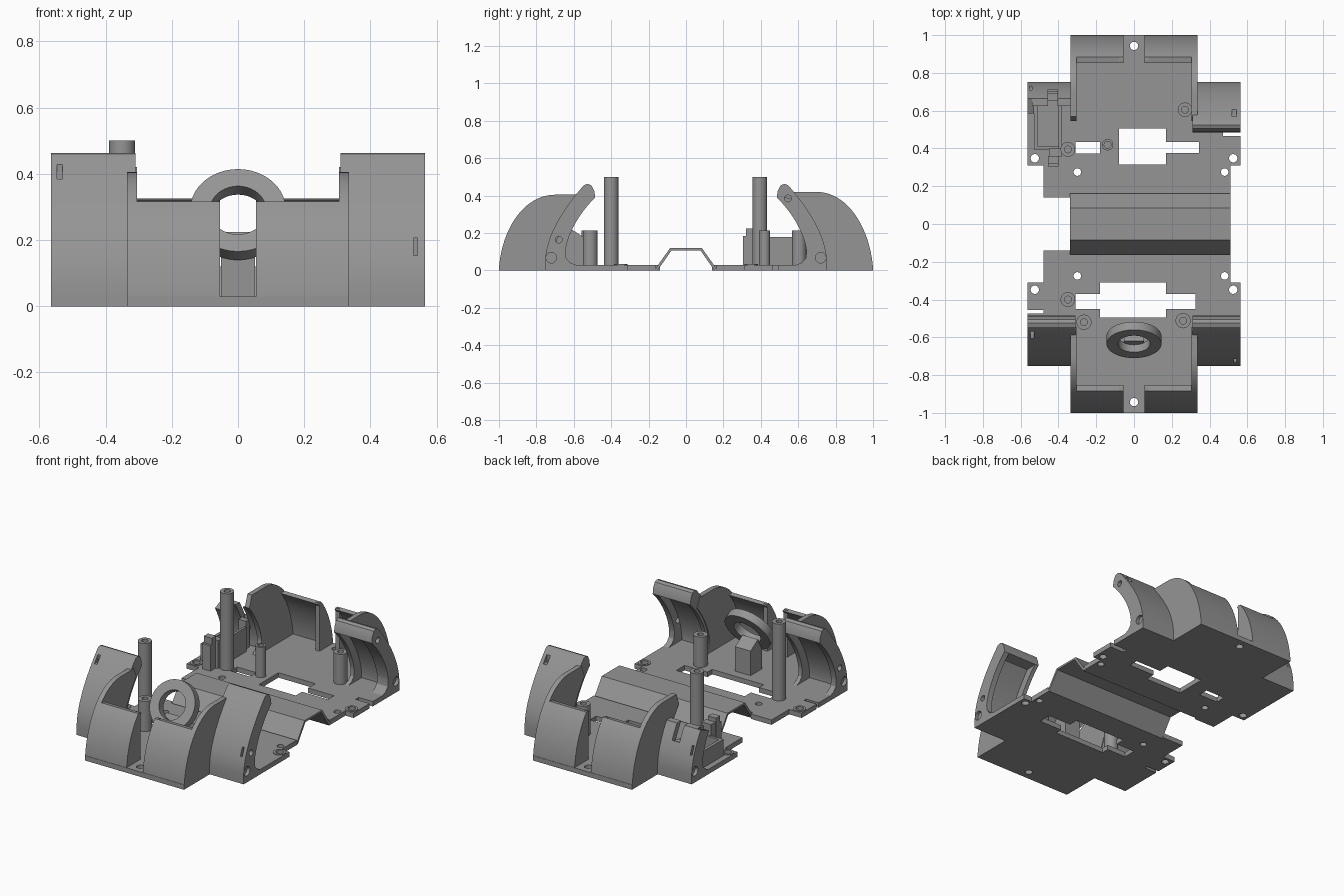
import bpy, bmesh, math
from mathutils import Vector, Matrix
from mathutils.geometry import interpolate_bezier

if "Cube" in bpy.data.objects:
    bpy.data.objects.remove(bpy.data.objects["Cube"])

grey = bpy.data.materials.new("mid_grey")
grey.diffuse_color = (0.3, 0.3, 0.3, 1)
grey.use_nodes = True
grey.node_tree.nodes["Principled BSDF"].inputs["Base Color"].default_value = grey.diffuse_color


def finish(name, bm):
    bmesh.ops.recalc_face_normals(bm, faces=bm.faces)
    me = bpy.data.meshes.new(name)
    bm.to_mesh(me)
    bm.free()
    me.materials.append(grey)
    ob = bpy.data.objects.new(name, me)
    bpy.context.collection.objects.link(ob)
    return ob


def add_prism(bm, pts, axis, a, b):
    """Extrude a closed outline along x (points are y,z) or z (points are x,y)."""
    at = (lambda p, t: (t, p[0], p[1])) if axis == "x" else (lambda p, t: (p[0], p[1], t))
    lo = [bm.verts.new(at(p, a)) for p in pts]
    hi = [bm.verts.new(at(p, b)) for p in pts]
    bm.faces.new(lo)
    bm.faces.new(hi)
    n = len(pts)
    for i in range(n):
        j = (i + 1) % n
        bm.faces.new((lo[i], lo[j], hi[j], hi[i]))


def prism(name, pts, axis, a, b):
    bm = bmesh.new()
    add_prism(bm, pts, axis, a, b)
    return finish(name, bm)


def rect(x0, x1, y0, y1):
    return [(x0, y0), (x1, y0), (x1, y1), (x0, y1)]


def circle(x, y, r, n=24):
    return [(x + r * math.cos(i * math.tau / n), y + r * math.sin(i * math.tau / n)) for i in range(n)]


def box(name, x0, x1, y0, y1, z0, z1):
    return prism(name, rect(x0, x1, y0, y1), "z", z0, z1)


def tube(name, r, hole, z0, z1, matrix, n=40):
    bm = bmesh.new()
    rings = [[bm.verts.new((x, y, z)) for x, y in circle(0, 0, rad, n)]
             for rad, z in ((r, z0), (r, z1), (hole, z1), (hole, z0))]
    for k in range(4):
        p, q = rings[k], rings[(k + 1) % 4]
        for i in range(n):
            j = (i + 1) % n
            bm.faces.new((p[i], p[j], q[j], q[i]))
    bm.transform(matrix)
    return finish(name, bm)


def cut(ob, prisms):
    """Subtract a list of prisms (points, axis, start, end)."""
    bm = bmesh.new()
    for p in prisms:
        add_prism(bm, *p)
    tool = finish("cutter", bm)
    tool.hide_render = True
    mod = ob.modifiers.new("cut", "BOOLEAN")
    mod.operation, mod.solver, mod.object = "DIFFERENCE", "EXACT", tool
    bpy.context.view_layer.objects.active = ob
    bpy.ops.object.modifier_apply(modifier="cut")
    bpy.data.objects.remove(tool)


def bezier(*p, n=18):
    v = [Vector((a, b, 0)) for a, b in p]
    return [(q.x, q.y) for q in interpolate_bezier(*v, n)]


def flip(pts, s):
    return [(y * s, z) for y, z in pts]


# Floor plates, front and back of the centre hump
T = 0.03
front = prism("front_floor", [
    (-.34, -.14), (-.48, -.14), (-.48, -.31), (-.565, -.31), (-.565, -.455), (-.48, -.455),
    (-.48, -.475), (-.565, -.475), (-.565, -.752), (-.335, -.752), (-.335, -1), (.335, -1),
    (.335, -.752), (.565, -.752), (.565, -.31), (.51, -.31), (.51, -.162), (-.34, -.162)], "z", 0, T)
back = prism("back_floor", [
    (-.34, .14), (-.48, .14), (-.48, .31), (-.565, .31), (-.565, .752), (-.335, .752), (-.335, 1),
    (.335, 1), (.335, .752), (.565, .752), (.565, .495), (.47, .495), (.47, .465), (.565, .465),
    (.565, .31), (.51, .31), (.51, .162), (-.34, .162)], "z", 0, T)
for ob, s, windows in (
        (front, -1, [[(-.18, -.31), (-.18, -.37), (-.31, -.37), (-.31, -.45), (-.18, -.45), (-.18, -.495),
                      (.17, -.495), (.17, -.45), (.325, -.45), (.325, -.37), (.17, -.37), (.17, -.31)]]),
        (back, 1, [[(-.08, .315), (.17, .315), (.17, .375), (.345, .375), (.345, .435), (.17, .435),
                    (.17, .505), (-.08, .505)], rect(-.31, -.18, .372, .435)])):
    holes = [circle(x, s * y, r) for x, y, r in (
        (-.3, .275, .02), (.48, .275, .02), (-.525, .348, .022), (.525, .348, .022), (0, .943, .022))]
    cut(ob, [(h, "z", -.1, .1) for h in windows + holes])
    for x in (-.525, .525):
        tube("screw_seat", .036, .022, 0, .034, Matrix.Translation((x, s * .348, 0)))

# Raised centre hump, open below
prism("centre_hump", [(-.17, 0), (-.085, .12), (.085, .12), (.17, 0), (.152, 0),
                      (.077, .108), (-.077, .108), (-.152, 0)], "x", -.34, .51)

# Side profiles, written for the back and flipped for the front
outer = bezier((.752, .06), (.745, .2), (.645, .34), (.56, .44))
inner = bezier((.485, .39), (.56, .32), (.635, .2), (.645, .1))
tip = [(.545, .457), (.525, .463), (.505, .455), (.49, .425)]
foot = [(.64, .065), (.62, .042), (.59, T), (.59, .004)]
rib = [(.752, .004)] + outer + tip + inner + foot
sheet = [(.752, .004)] + outer + tip + [(.485, .39)] + \
    [(y - .035, z - .018) for y, z in reversed(outer[:-2])] + [(.715, .004)]

for s, end, h in ((-1, "front", .405), (1, "back", .42)):
    arc = bezier((1, .004), (.99, .2), (.88, h - .003), (.70, h), n=28)
    # Bumper side walls
    wall = arc + [(.57, h)] + [(y + .02, z) for y, z in inner if z < .36] + [(.65, .06), (.62, T), (.62, .004)]
    for x0, x1 in ((-.335, -.305), (.305, .335)):
        prism(end + "_bumper_side", flip(wall, s), "x", x0, x1)
    # Curved bumper face, split by the centre slot
    face = [p for p in arc if p[0] > .882]
    skin = face + [(y - .03, z - .005) for y, z in reversed(face[1:])] + [(.97, .004)]
    web = face + [(.865, face[-1][1]), (.865, .004)]
    for m in (-1, 1):
        prism(end + "_bumper_face", flip(skin, s), "x", m * .055, m * .33)
        prism(end + "_slot_web", flip(web, s), "x", m * .055, m * .08)


def slot_cut(x, y, z):
    return (rect(x - .0125, x + .0125, y - .02, y + .02), "z", z - .026, z + .026)


# Full fenders: thin curved sheet with a rib at each end
for name, s, m, rib_in, sheet_pts, slot in (
        ("front_left_fender", -1, -1, .53, sheet, (-.535, -.59, .41)),
        ("front_right_fender", -1, 1, .53, sheet, (.53, -.725, .18)),
        ("back_right_fender", 1, 1, .49, sheet, (.53, .59, .41))):
    skin = prism(name + "_sheet", flip(sheet_pts, s), "x", m * .31, m * rib_in)
    end_rib = prism(name + "_rib", flip(rib, s), "x", m * rib_in, m * .565)
    cut(end_rib, [(circle(s * .72, .068, .028), "x", m * .545, m * .6),
                  (circle(s * (.68 if s < 0 else .545), .165 if s < 0 else .385, .018), "x", m * .4, m * .6),
                  slot_cut(*slot)])
    prism(name + "_inner_rib", flip(rib, s), "x", m * .31, m * .335)

# Cut-down back left fender with its notch
low = [p for p in outer if p[1] < .3]
low_pts = [(.752, .004)] + low + [(y - .04, z) for y, z in reversed(low)] + [(.71, .004)]
low_rib = [(.752, .004)] + low + [p for p in inner if p[1] < .28] + foot
short = prism("back_left_fender_sheet", low_pts, "x", -.54, -.31)
cut(short, [(rect(-.455, -.405, .5, .712), "z", .14, .5)])
cap = prism("back_left_fender_rib", low_rib, "x", -.565, -.53)
cut(cap, [slot_cut(-.54, .72, .19), (circle(.72, .068, .028), "x", -.6, -.545)])
box("notch_block", -.455, -.405, .655, .69, T, .2)

# Switch holder on the back left
box("holder_outer_wall", -.53, -.512, .41, .63, .01, .13)
box("holder_inner_wall", -.4, -.385, .40, .63, .01, .18)
box("holder_front_wall", -.53, -.385, .395, .412, .01, .13)
box("holder_upright", -.455, -.40, .305, .36, .01, .185)
box("holder_upright_top", -.455, -.40, .32, .36, .18, .225)
box("holder_corner", -.45, -.385, .355, .40, .01, .2)

# Screw posts
for x, y, r, top in ((-.35, .395, .039, .5), (-.14, .42, .03, .215), (.27, .605, .038, .215),
                     (-.35, -.4, .039, .5), (-.265, -.52, .04, .215), (.26, -.512, .04, .215)):
    tube("screw_post", r, .018, .01, top, Matrix.Translation((x, y, 0)))

# Tilted ring on its block
tilt = Matrix.Translation((0, -.635, .29)) @ Matrix.Rotation(math.radians(59), 4, "X")
tube("tilted_ring", .145, .085, -.05, 0, tilt, n=64)
prism("ring_block", [(-.66, .01), (-.66, .16), (-.62, .225), (-.55, .18), (-.55, .01)], "x", -.052, .052)

# Smooth the curves and keep the edges crisp
bpy.ops.object.select_all(action="SELECT")
bpy.ops.object.shade_smooth_by_angle(angle=math.radians(30))
